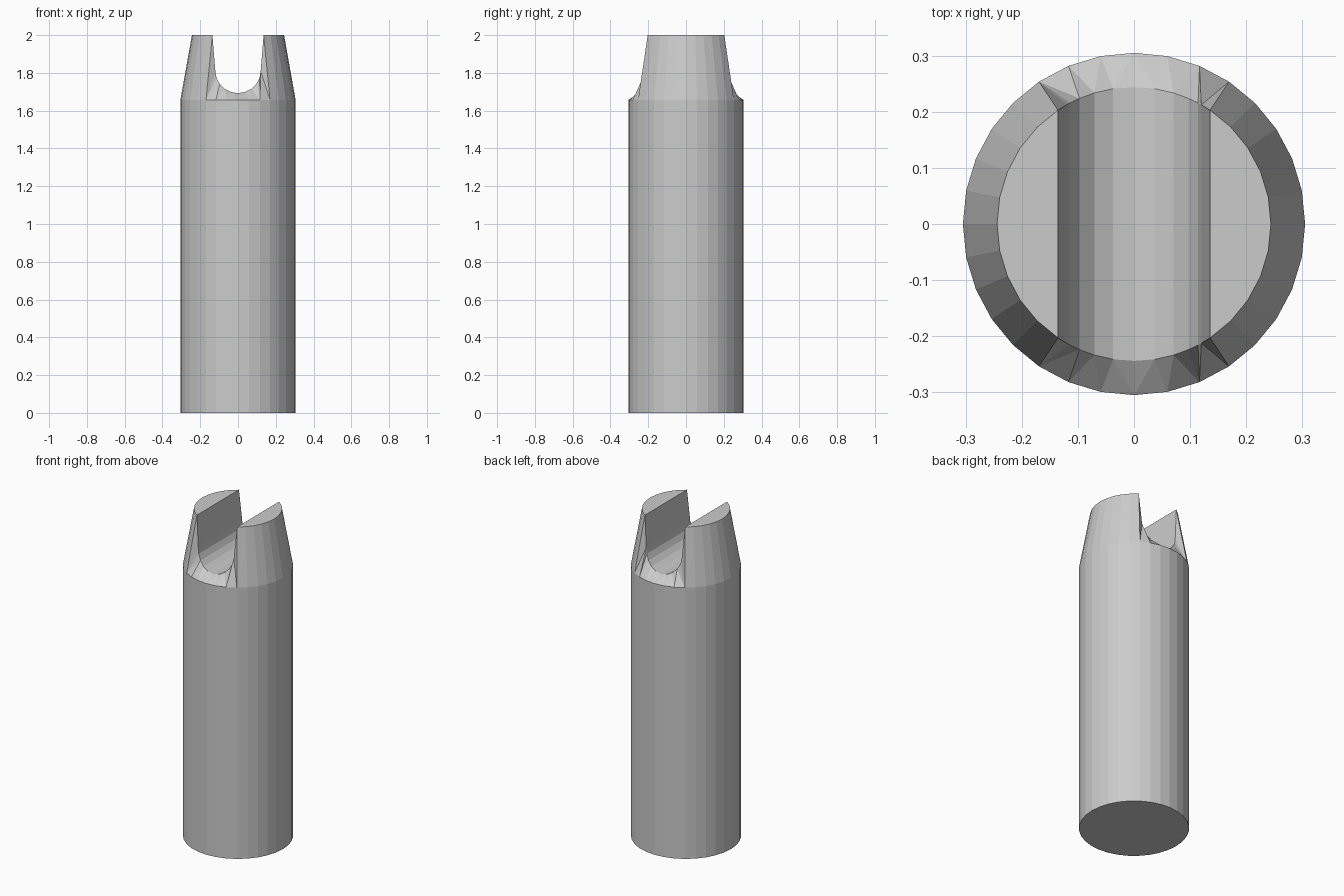
import bpy, bmesh
from math import sin, cos, pi, sqrt, asin, atan2

if "Cube" in bpy.data.objects:
    bpy.data.objects.remove(bpy.data.objects["Cube"])

R, R_TOP = 0.305, 0.244         # body radius, tip radius
Z_SH, Z_TOP = 1.657, 2.0        # shoulder height, tip height
N = 32
STEP = 2 * pi / N
bm = bmesh.new()


def ring(r, z, ids):
    return [bm.verts.new((r * cos(i * STEP), r * sin(i * STEP), z)) for i in ids]


# Cylindrical body
base = ring(R, 0, range(N))
shoulder = ring(R, Z_SH, range(N))
bm.faces.new(base)
for i in range(N):
    j = (i + 1) % N
    bm.faces.new((base[i], base[j], shoulder[j], shoulder[i]))

# Two tapered prongs (right: segments -5..5, left: 11..21)
prongs = []
for start in (-5, 11):
    ids = list(range(start, start + 11))
    top = ring(R_TOP, Z_TOP, ids)
    for k in range(10):
        a, b = ids[k] % N, ids[k + 1] % N
        bm.faces.new((shoulder[a], shoulder[b], top[k + 1], top[k]))
    bm.faces.new(top)
    prongs.append(top)
right, left = prongs

# U-shaped slot: flared walls and a rounded floor, running front to back
arc = [(0.12 * sin(t), 1.81 - 0.117 * cos(t))
       for t in (-pi / 2 + pi * k / 10 for k in range(11))]


def slot_edge(side, first, last):
    mid = [bm.verts.new((x, side * sqrt(R_TOP ** 2 - x * x), z)) for x, z in arc]
    return [first] + mid + [last]


front = slot_edge(-1, left[-1], right[0])
back = slot_edge(1, left[0], right[-1])
for k in range(len(front) - 1):
    bm.faces.new((front[k], front[k + 1], back[k + 1], back[k]))


# Sloping lips between the slot ends and the shoulder
def lip(inner, outer):
    def ang(v):
        return atan2(v.co.x, abs(v.co.y))
    i = o = 0
    while i < len(inner) - 1 or o < len(outer) - 1:
        step_inner = o == len(outer) - 1 or (
            i < len(inner) - 1 and ang(inner[i + 1]) < ang(outer[o + 1]) - 1e-4)
        if step_inner:
            bm.faces.new((inner[i], inner[i + 1], outer[o]))
            i += 1
        else:
            bm.faces.new((inner[i], outer[o], outer[o + 1]))
            o += 1


lip(front, [shoulder[k] for k in range(21, 28)])
lip(back, [shoulder[k] for k in range(11, 4, -1)])

bmesh.ops.recalc_face_normals(bm, faces=bm.faces)
mesh = bpy.data.meshes.new("slotted_post")
bm.to_mesh(mesh)
bm.free()
bpy.context.collection.objects.link(bpy.data.objects.new("slotted_post", mesh))
